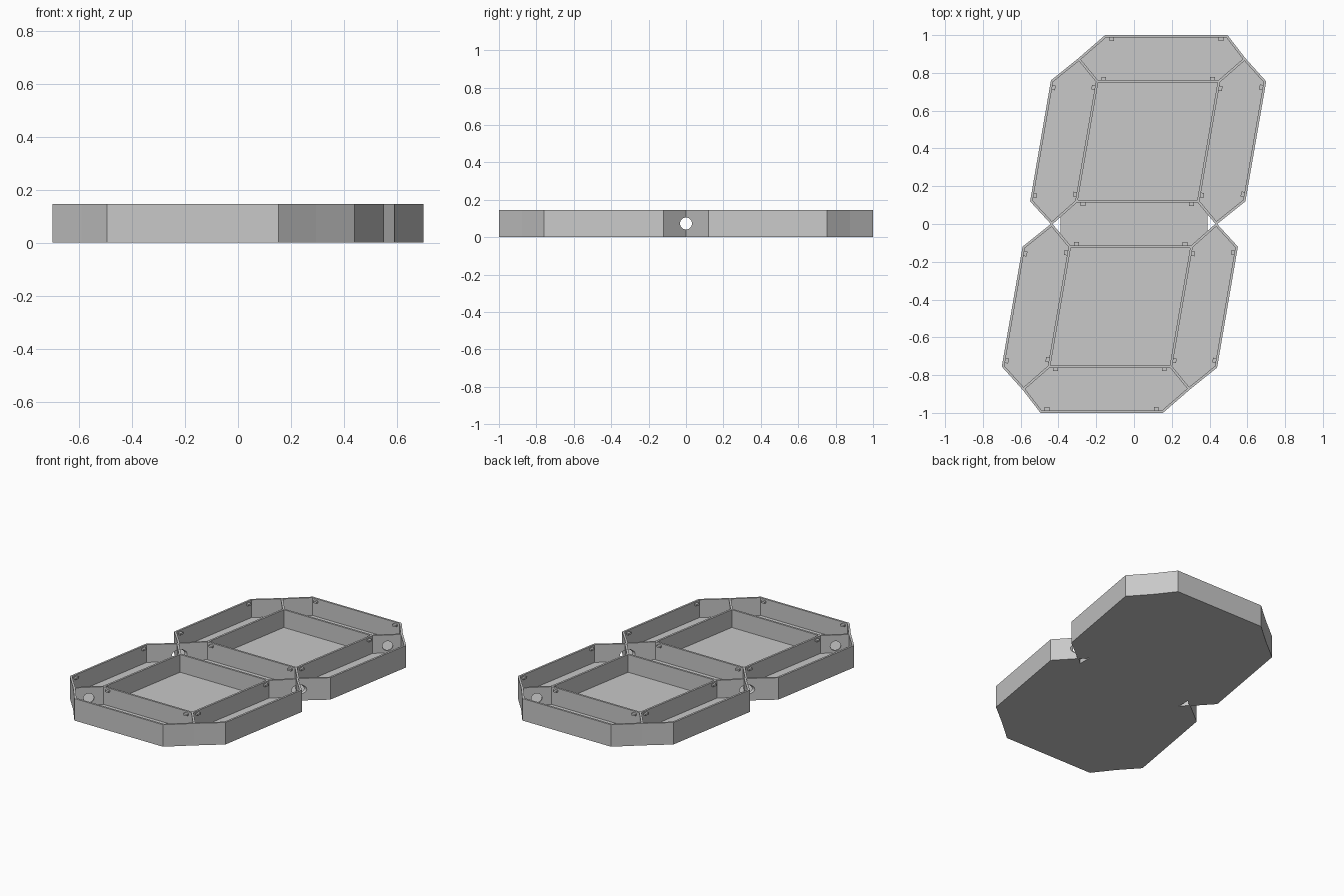
import bpy, bmesh, math
from mathutils import Vector, Matrix

if "Cube" in bpy.data.objects:
    bpy.data.objects.remove(bpy.data.objects["Cube"], do_unlink=True)

HEIGHT, FLOOR, WALL = 0.145, 0.028, 0.013
HOLE_R, HOLE_Z = 0.032, 0.073
NOTCH_X = 0.39

grey = bpy.data.materials.new("plain grey plastic")
grey.use_nodes = True
COLOR = (0.58, 0.58, 0.58, 1)
grey.diffuse_color = COLOR
grey.node_tree.nodes["Principled BSDF"].inputs["Base Color"].default_value = COLOR


def finish(bm, name):
    bmesh.ops.recalc_face_normals(bm, faces=bm.faces)
    mesh = bpy.data.meshes.new(name)
    bm.to_mesh(mesh)
    bm.free()
    mesh.materials.append(grey)
    obj = bpy.data.objects.new(name, mesh)
    bpy.context.collection.objects.link(obj)
    return obj


def loop(bm, points, z):
    return [bm.verts.new((p[0], p[1], z)) for p in points]


def bridge(bm, a, b):
    for i in range(len(a)):
        j = (i + 1) % len(a)
        bm.faces.new((a[i], a[j], b[j], b[i]))


def edges(poly):
    return list(zip(poly, poly[1:] + poly[:1]))


def turn(points):
    return [(-x, -y) for x, y in points]


# Shared corners of the upper half
in_bl, in_br, in_tr, in_tl = (-0.305, 0.12), (0.34, 0.12), (0.45, 0.755), (-0.195, 0.755)
cross_l, cross_r = (-0.44, 0), (0.44, 0)
split_l, split_r = (-0.295, 0.877), (0.59, 0.877)
out_tl, out_tr = (-0.153, 1), (0.495, 1)

# Counter-clockwise cell plans; the lower half is the upper half turned around
upper = {
    "end_segment": [in_tl, in_tr, split_r, out_tr, out_tl, split_l],
    "left_segment": [in_br, cross_r, (0.59, 0.12), (0.70, 0.755), split_r, in_tr],
    "right_segment": [in_bl, in_tl, split_l, (-0.44, 0.76), (-0.55, 0.12), cross_l],
    "window": [in_bl, in_br, in_tr, in_tl],
}
swap = {"left_segment": "right_segment", "right_segment": "left_segment"}
cells = {"upper_" + n: p for n, p in upper.items()}
cells.update({"lower_" + swap.get(n, n): turn(p) for n, p in upper.items()})
half = [cross_r, in_br, in_bl]
cells["middle_segment"] = half + turn(half)
all_edges = {e for p in cells.values() for e in edges(p)}


def inset(poly):
    """Move each edge inward: a full wall outside, half a wall where shared."""
    lines = []
    for a, b in edges(poly):
        d = (Vector(b) - Vector(a)).normalized()
        w = WALL / 2 if (b, a) in all_edges else WALL
        lines.append((Vector(a) + Vector((-d.y, d.x)) * w, d))
    result = []
    for i, (p, d) in enumerate(lines):
        q, e = lines[i - 1]
        t = (p - q).cross(d) / e.cross(d)
        result.append(q + e * t)
    return result


def tray(name, poly):
    bm = bmesh.new()
    inner = inset(poly)
    low, top = loop(bm, poly, 0), loop(bm, poly, HEIGHT)
    rim = loop(bm, inner, HEIGHT)
    is_middle = name == "middle_segment"
    base = loop(bm, inner, 0 if is_middle else FLOOR)
    bridge(bm, low, top)
    bridge(bm, top, rim)
    bridge(bm, rim, base)
    if is_middle:
        bridge(bm, base, low)
        middle_floor(inner)
    else:
        bm.faces.new(low)
        bm.faces.new(base)
    return finish(bm, name)


def middle_floor(inner):
    """Floor plate with its pointed ends cut off, leaving open notches."""
    points = []
    for i, p in enumerate(inner):
        if abs(p.x) < NOTCH_X:
            points.append(p)
            continue
        for q in (inner[i - 1], inner[(i + 1) % len(inner)]):
            t = (NOTCH_X - abs(q.x)) / (abs(p.x) - abs(q.x))
            points.append(q.lerp(p, t))
    bm = bmesh.new()
    low, top = loop(bm, points, 0), loop(bm, points, FLOOR)
    bridge(bm, low, top)
    bm.faces.new(low)
    bm.faces.new(top)
    finish(bm, "middle_floor")


# Wire holes through the crossings and the diagonal partitions
cut = bmesh.new()


def drill(center, direction, length):
    rot = Vector((0, 0, 1)).rotation_difference(direction).to_matrix().to_4x4()
    bmesh.ops.create_cone(cut, cap_ends=True, segments=32, radius1=HOLE_R, radius2=HOLE_R,
                          depth=length, matrix=Matrix.Translation(center) @ rot)


for side in (-1, 1):
    drill(Vector((side * 0.44, 0, HOLE_Z)), Vector((1, 0, 0)), 0.2)
    for a, b in ((in_tl, split_l), (in_tr, split_r)):
        mid = (Vector(a) + Vector(b)) / 2 * side
        d = (Vector(b) - Vector(a)).normalized()
        drill(Vector((mid.x, mid.y, HOLE_Z)), Vector((-d.y, d.x, 0)), 0.06)
cutter = finish(cut, "hole_cutter")
cutter.hide_render = True

# Trays with holes
for name, poly in cells.items():
    obj = tray(name, poly)
    if "window" in name:
        continue
    mod = obj.modifiers.new("wire holes", "BOOLEAN")
    mod.operation, mod.solver, mod.object = "DIFFERENCE", "EXACT", cutter
    bpy.context.view_layer.update()
    graph = bpy.context.evaluated_depsgraph_get()
    mesh = bpy.data.meshes.new_from_object(obj.evaluated_get(graph))
    obj.modifiers.clear()
    obj.data = mesh
bpy.data.objects.remove(cutter, do_unlink=True)

# Small retaining tabs near both ends of the long walls
bm = bmesh.new()
for name, poly in cells.items():
    if "window" in name:
        continue
    for (a, b), (p, q) in zip(edges(poly), edges(inset(poly))):
        a, b = Vector(a), Vector(b)
        if (b - a).length < 0.6:
            continue
        d = (b - a).normalized()
        n = Vector((-d.y, d.x))
        wall = (p - a).dot(n)
        for end, s in ((a, 1), (b, -1)):
            c = end + d * s * 0.035 + n * (wall + 0.008)
            m = (Matrix.Translation((c.x, c.y, 0.128))
                 @ Matrix.Rotation(math.atan2(d.y, d.x), 4, "Z")
                 @ Matrix.Diagonal((0.026, 0.018, 0.012, 1)))
            bmesh.ops.create_cube(bm, size=1, matrix=m)
finish(bm, "retaining_tabs")
